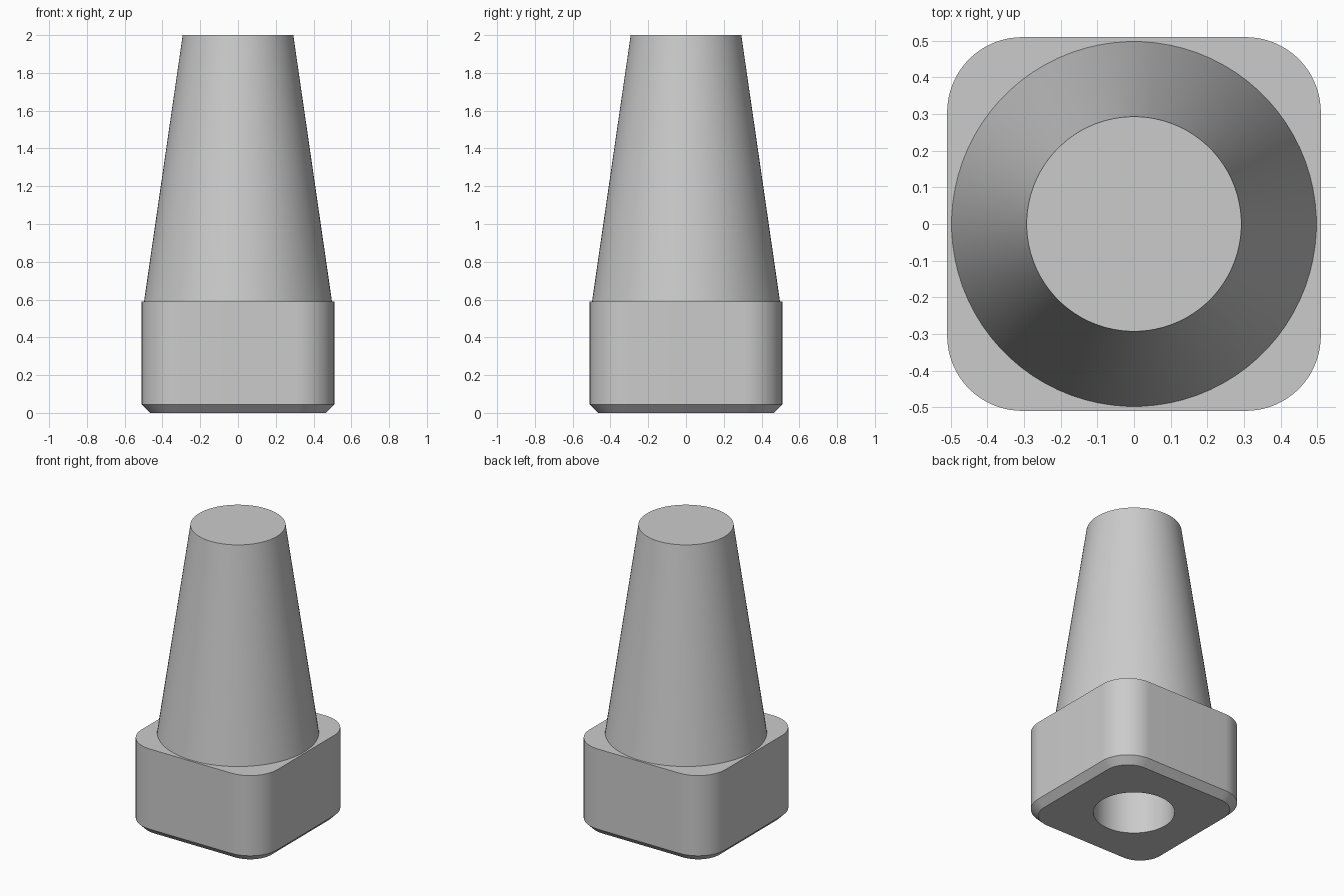
import bpy
import bmesh
from math import cos, sin, pi, radians

if "Cube" in bpy.data.objects:
    bpy.data.objects.remove(bpy.data.objects["Cube"], do_unlink=True)

STEPS = 20  # segments per corner arc


def ring(half, radius, z):
    """Rounded square; it becomes a circle when radius equals half."""
    points = []
    for corner in range(4):
        mid = pi / 4 + corner * pi / 2
        sx = 1 if cos(mid) > 0 else -1
        sy = 1 if sin(mid) > 0 else -1
        for i in range(STEPS):
            # Circles spread points evenly; squares include both arc ends
            t = (i + 0.5) / STEPS if radius == half else i / (STEPS - 1)
            a = (corner + t) * pi / 2
            points.append((sx * (half - radius) + radius * cos(a),
                           sy * (half - radius) + radius * sin(a), z))
    return points


def loft(name, rings, mat):
    bm = bmesh.new()
    loops = [[bm.verts.new(p) for p in r] for r in rings]
    n = len(loops[0])
    for low, high in zip(loops, loops[1:]):
        for i in range(n):
            j = (i + 1) % n
            bm.faces.new((low[i], low[j], high[j], high[i]))
    bm.faces.new(loops[0])
    bm.faces.new(loops[-1])
    bmesh.ops.recalc_face_normals(bm, faces=bm.faces)
    mesh = bpy.data.meshes.new(name)
    bm.to_mesh(mesh)
    bm.free()
    mesh.materials.append(mat)
    obj = bpy.data.objects.new(name, mesh)
    bpy.context.collection.objects.link(obj)
    bpy.ops.object.select_all(action="DESELECT")
    obj.select_set(True)
    bpy.context.view_layer.objects.active = obj
    bpy.ops.object.shade_smooth_by_angle(angle=radians(25))
    return obj


grey = bpy.data.materials.new("light_grey")
grey.use_nodes = True
colour = (0.6, 0.6, 0.6, 1)
grey.diffuse_color = colour
grey.node_tree.nodes["Principled BSDF"].inputs["Base Color"].default_value = colour

# One closed skin: blind bore, chamfered square base, tapered round stem
loft("tapered_post_with_square_base", [
    ring(0.25, 0.25, 1.2),     # bore floor
    ring(0.25, 0.25, 0),       # bore mouth
    ring(0.465, 0.16, 0),      # underside
    ring(0.51, 0.205, 0.045),  # chamfer
    ring(0.51, 0.205, 0.59),   # base top
    ring(0.498, 0.498, 0.59),  # stem foot
    ring(0.293, 0.293, 2),     # stem top
], grey)
